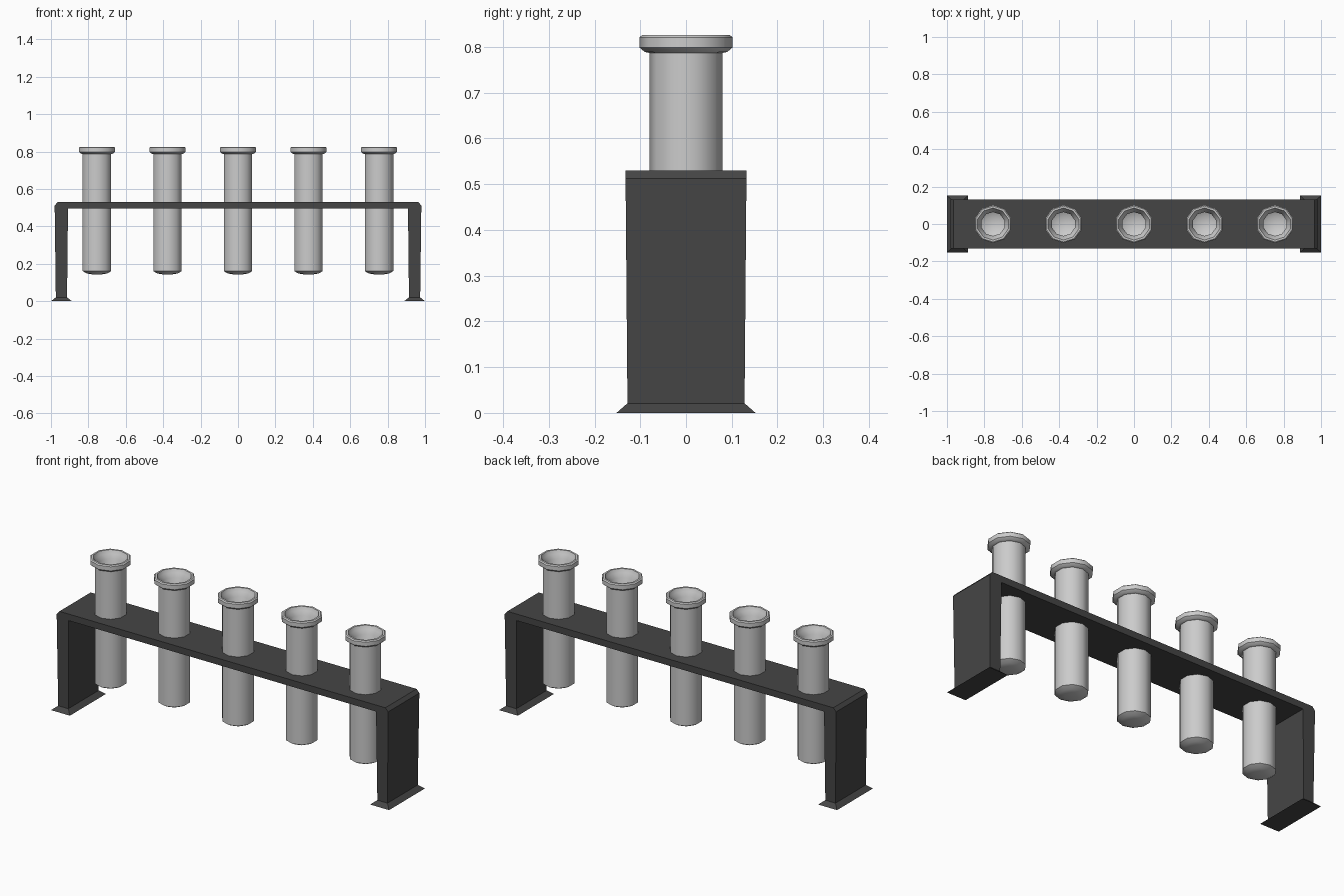
import bpy
import bmesh
from math import sin, cos, pi

if "Cube" in bpy.data.objects:
    bpy.data.objects.remove(bpy.data.objects["Cube"])

SIDES = 10
TUBE_X = [-0.754, -0.377, 0, 0.377, 0.754]

dark = bpy.data.materials.new("dark_grey")
dark.diffuse_color = (0.06, 0.06, 0.06, 1)
dark.use_nodes = True
dark.node_tree.nodes["Principled BSDF"].inputs["Base Color"].default_value = dark.diffuse_color


def finish(name, bm, mat=None):
    bmesh.ops.recalc_face_normals(bm, faces=bm.faces)
    mesh = bpy.data.meshes.new(name)
    bm.to_mesh(mesh)
    bm.free()
    ob = bpy.data.objects.new(name, mesh)
    bpy.context.collection.objects.link(ob)
    if mat:
        mesh.materials.append(mat)
    return ob


def loft(name, rings, mat=None, cap_end=True):
    """Skin a stack of equal-length point rings, capping the ends."""
    bm = bmesh.new()
    loops = [[bm.verts.new(p) for p in ring] for ring in rings]
    n = len(loops[0])
    for a, b in zip(loops, loops[1:]):
        for i in range(n):
            j = (i + 1) % n
            bm.faces.new((a[i], a[j], b[j], b[i]))
    bm.faces.new(loops[0])
    if cap_end:
        bm.faces.new(loops[-1])
    return finish(name, bm, mat)


def rect(x0, x1, y, z):
    return [(x0, -y, z), (x1, -y, z), (x1, y, z), (x0, y, z)]


def decagon(x, r, z):
    return [(x + r * sin(2 * pi * i / SIDES), r * cos(2 * pi * i / SIDES), z)
            for i in range(SIDES)]


# rack top with chamfered ends
top = loft("rack_top", [rect(-0.98, 0.98, 0.132, 0.495),
                        rect(-0.98, 0.98, 0.132, 0.512),
                        rect(-0.964, 0.964, 0.132, 0.53)], dark)

# tapered legs with flared feet
for side, label in ((-1, "left"), (1, "right")):
    loft(label + "_leg", [rect(side * 0.888, side * 1.0, 0.152, 0),
                          rect(side * 0.914, side * 0.974, 0.128, 0.021),
                          rect(side * 0.909, side * 0.98, 0.132, 0.495)],
         dark, cap_end=False)

# holes through the rack top
for i, x in enumerate(TUBE_X):
    cutter = loft("hole_cutter_%d" % i, [decagon(x, 0.078, 0.4),
                                         decagon(x, 0.078, 0.6)])
    cutter.hide_render = True
    cutter.hide_set(True)
    cut = top.modifiers.new("hole", 'BOOLEAN')
    cut.operation = 'DIFFERENCE'
    cut.solver = 'EXACT'
    cut.object = cutter

# test tubes: rounded base, outer wall, lip, funnel mouth, inner wall and floor
PROFILE = [(0.03, 0.144), (0.058, 0.149), (0.08, 0.161), (0.08, 0.787),
           (0.09, 0.789), (0.102, 0.799), (0.102, 0.821), (0.096, 0.826),
           (0.086, 0.826), (0.079, 0.808), (0.064, 0.787), (0.064, 0.18),
           (0.04, 0.167)]
for i, x in enumerate(TUBE_X):
    tube = loft("tube_%d" % (i + 1), [decagon(x, r, z) for r, z in PROFILE])
    # only the rounded base and floor are smooth
    for f in tube.data.polygons:
        f.use_smooth = all(tube.data.vertices[v].co.z < 0.19 for v in f.vertices)
    tube.data.set_sharp_from_angle(angle=0.7)
